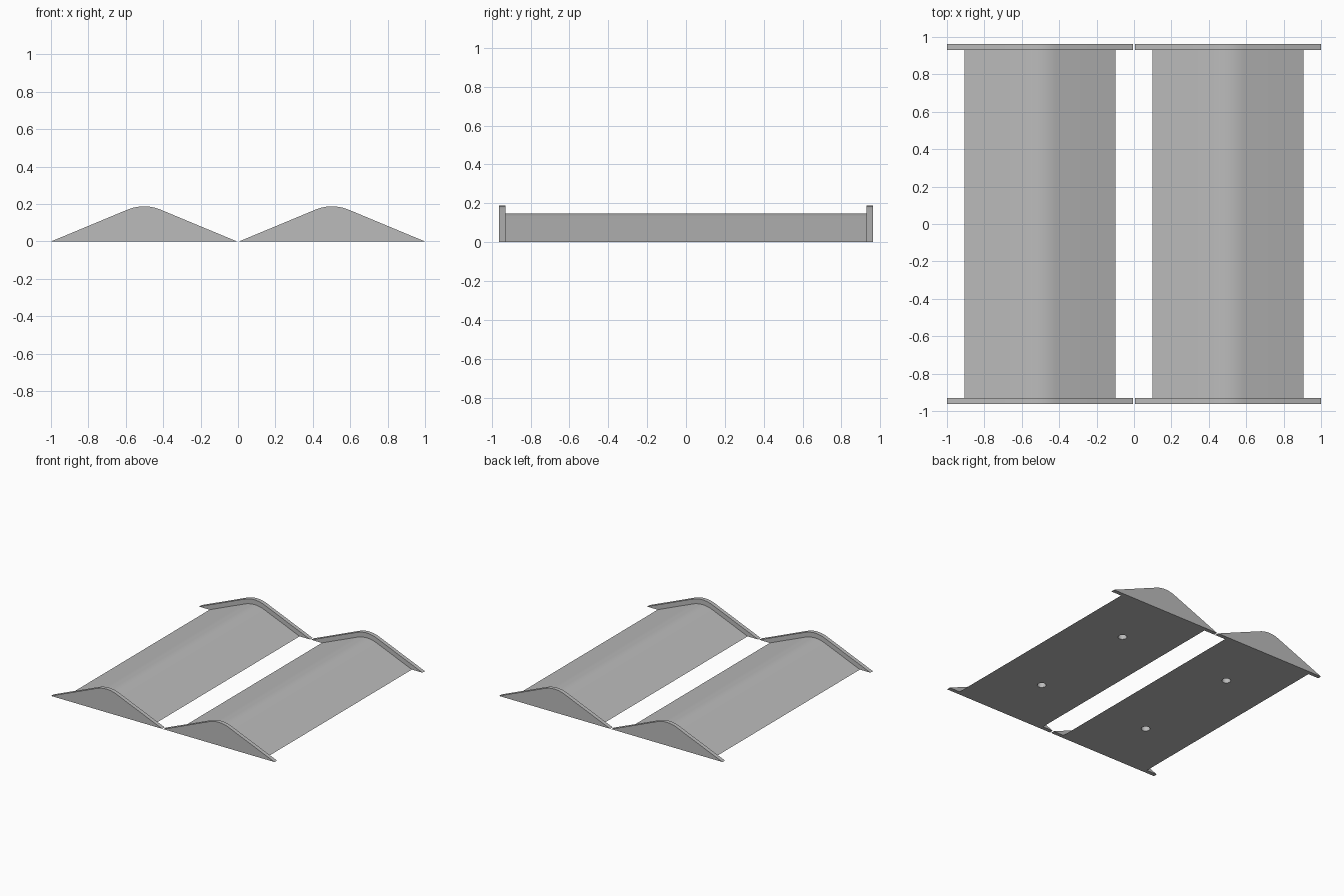
import bpy, bmesh, math

if "Cube" in bpy.data.objects:
    bpy.data.objects.remove(bpy.data.objects["Cube"])

grey = bpy.data.materials.new("light grey")
grey.diffuse_color = (0.5, 0.5, 0.5, 1)
grey.use_nodes = True
grey.node_tree.nodes["Principled BSDF"].inputs["Base Color"].default_value = grey.diffuse_color

SLOPE = math.atan(0.416)   # pitch of both sides of the ridge
ROUND = 0.23               # radius of the rounded ridge


def gable(half_width):
    """Flat-bottomed triangle with a rounded top, as (x, z) points."""
    centre_z = half_width * math.tan(SLOPE) - ROUND / math.cos(SLOPE)
    pts = [(-half_width, 0)]
    for i in range(17):
        a = SLOPE * (i / 8 - 1)
        pts.append((ROUND * math.sin(a), centre_z + ROUND * math.cos(a)))
    return pts + [(half_width, 0)]


def extrude(name, half_width, x, y0, y1):
    bm = bmesh.new()
    face = bm.faces.new([bm.verts.new((x + px, y0, pz)) for px, pz in gable(half_width)])
    out = bmesh.ops.extrude_face_region(bm, geom=[face])
    moved = [v for v in out["geom"] if isinstance(v, bmesh.types.BMVert)]
    bmesh.ops.translate(bm, verts=moved, vec=(0, y1 - y0, 0))
    bmesh.ops.recalc_face_normals(bm, faces=bm.faces)
    mesh = bpy.data.meshes.new(name)
    bm.to_mesh(mesh)
    bm.free()
    mesh.materials.append(grey)
    obj = bpy.data.objects.new(name, mesh)
    bpy.context.collection.objects.link(obj)
    return obj


def select(obj):
    bpy.ops.object.select_all(action='DESELECT')
    obj.select_set(True)
    bpy.context.view_layer.objects.active = obj


for side, x in (("left", -0.5025), ("right", 0.5025)):
    # long ridged body
    body = extrude(side + "_body", 0.403, x, -0.93, 0.93)

    # two round blind holes in the underside
    for y in (-0.465, 0.465):
        bpy.ops.mesh.primitive_cylinder_add(vertices=32, radius=0.033, depth=0.2,
                                            location=(x, y, 0))
        cutter = bpy.context.object
        cutter.name = "hole_cutter"
        cutter.hide_render = True
        cutter.data.materials.append(grey)
        mod = body.modifiers.new("hole", 'BOOLEAN')
        mod.operation = 'DIFFERENCE'
        mod.solver = 'EXACT'
        mod.object = cutter
        select(body)
        bpy.ops.object.modifier_apply(modifier=mod.name)
        bpy.data.objects.remove(cutter)

    # taller end plates
    parts = [body,
             extrude(side + "_front_plate", 0.4975, x, -0.962, -0.93),
             extrude(side + "_back_plate", 0.4975, x, 0.93, 0.962)]
    for obj in parts:
        select(obj)
        bpy.ops.object.shade_smooth_by_angle(angle=math.radians(20))
